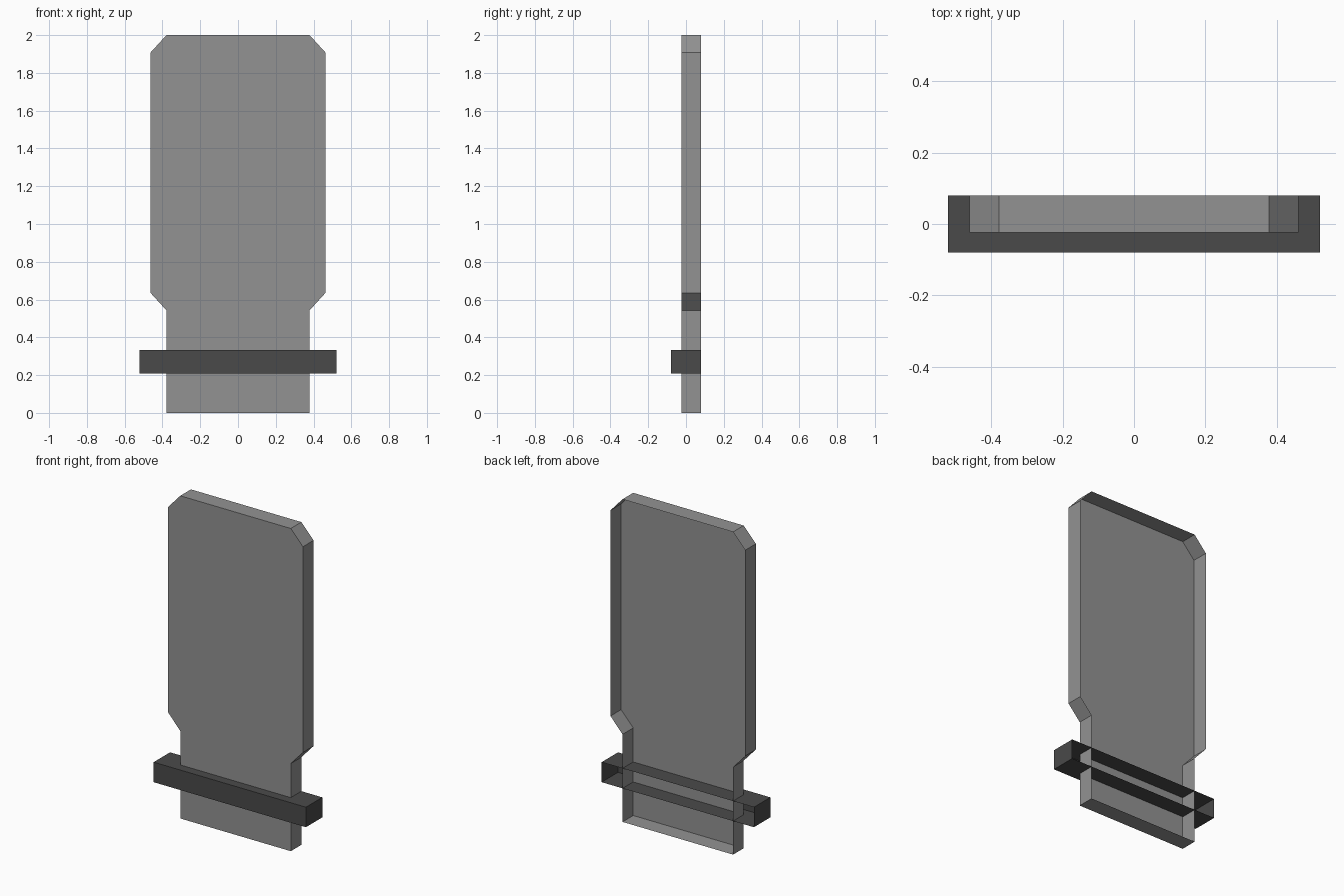
import bpy
import bmesh

if "Cube" in bpy.data.objects:
    bpy.data.objects.remove(bpy.data.objects["Cube"])


def material(name, value):
    mat = bpy.data.materials.new(name)
    mat.diffuse_color = (value, value, value, 1.0)
    mat.use_nodes = True
    mat.node_tree.nodes["Principled BSDF"].inputs["Base Color"].default_value = mat.diffuse_color
    return mat


def open_back_shell(name, half_profile, y_front, y_back, mat):
    """Mirror a right-hand (x, z) profile, then make a front face with rim walls and no back."""
    outline = half_profile + [(-x, z) for x, z in reversed(half_profile)]
    bm = bmesh.new()
    front = [bm.verts.new((x, y_front, z)) for x, z in outline]
    back = [bm.verts.new((x, y_back, z)) for x, z in outline]
    bm.faces.new(front)
    n = len(outline)
    for i in range(n):
        j = (i + 1) % n
        bm.faces.new((front[j], front[i], back[i], back[j]))
    mesh = bpy.data.meshes.new(name)
    bm.to_mesh(mesh)
    bm.free()
    mesh.materials.append(mat)
    obj = bpy.data.objects.new(name, mesh)
    bpy.context.collection.objects.link(obj)
    return obj


grey = material("mid_grey", 0.29)
dark = material("dark_grey", 0.068)

# Upright panel: narrow foot, shouldered body, clipped top corners
open_back_shell("panel",
                [(0.379, 0.0), (0.379, 0.543), (0.462, 0.634), (0.462, 1.909), (0.379, 2.0)],
                -0.024, 0.08, grey)

# Dark crossbar wrapped around the foot
open_back_shell("crossbar", [(0.522, 0.208), (0.522, 0.332)], -0.08, 0.08, dark)
